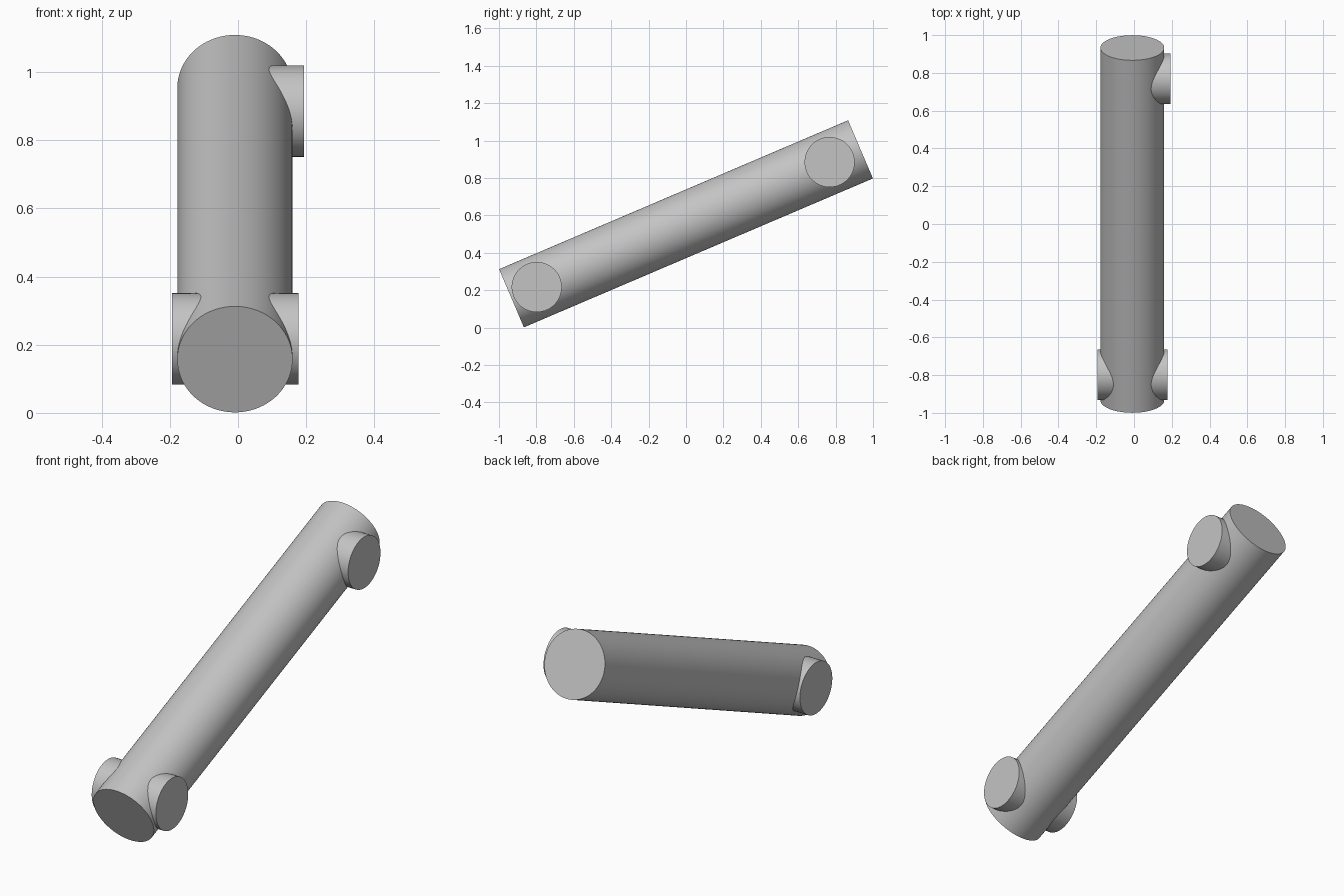
import bpy
from math import radians
from mathutils import Vector

cube = bpy.data.objects.get("Cube")
if cube:
    bpy.data.objects.remove(cube, do_unlink=True)

# Single plain grey finish
grey = bpy.data.materials.new("plain grey")
grey.use_nodes = True
colour = (0.55, 0.55, 0.55, 1)
grey.diffuse_color = colour
grey.node_tree.nodes["Principled BSDF"].inputs["Base Color"].default_value = colour


def rod(name, start, end, radius):
    """Smooth capped cylinder running between two points."""
    start, end = Vector(start), Vector(end)
    axis = end - start
    bpy.ops.mesh.primitive_cylinder_add(
        vertices=96, radius=radius, depth=axis.length, location=(start + end) / 2)
    obj = bpy.context.object
    obj.name = name
    obj.rotation_euler = axis.to_track_quat("Z", "Y").to_euler()
    obj.data.materials.append(grey)
    bpy.ops.object.shade_smooth_by_angle(angle=radians(30))
    return obj


# Inclined main tube
TUBE_X = -0.009
rod("main_tube", (TUBE_X, -0.933, 0.157), (TUBE_X, 0.933, 0.953), 0.169)

# Lower cross pin sticks out on both sides
rod("lower_cross_pin", (-0.194, -0.798, 0.217), (0.177, -0.798, 0.217), 0.134)

# Upper stub sticks out on the left side only
rod("upper_left_stub", (TUBE_X, 0.768, 0.885), (0.193, 0.768, 0.885), 0.134)
